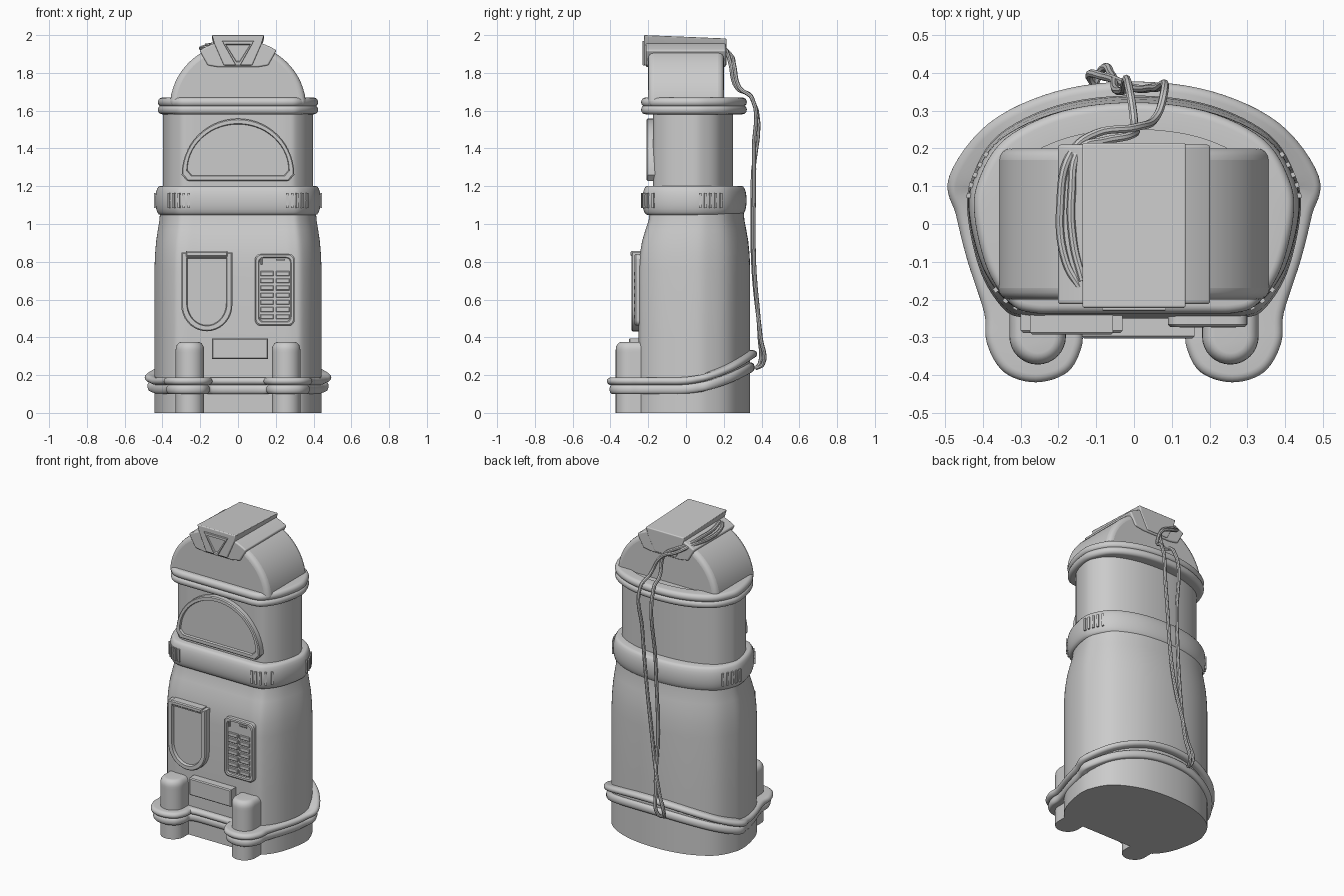
import bpy, bmesh, math
from mathutils import Vector

if "Cube" in bpy.data.objects:
    bpy.data.objects.remove(bpy.data.objects["Cube"])

def finish(ob, angle=35):
    bpy.ops.object.select_all(action='DESELECT')
    ob.select_set(True)
    bpy.context.view_layer.objects.active = ob
    bpy.ops.object.shade_smooth_by_angle(angle=math.radians(angle))

def loft(name, rings, cap=True, bevel=0):
    bm = bmesh.new()
    vs = [[bm.verts.new(p) for p in r] for r in rings]
    n = len(rings[0])
    for a, b in zip(vs, vs[1:]):
        for i in range(n):
            bm.faces.new((a[i], a[(i + 1) % n], b[(i + 1) % n], b[i]))
    if cap:
        bm.faces.new(vs[0])
        bm.faces.new(vs[-1])
    bmesh.ops.remove_doubles(bm, verts=bm.verts, dist=1e-5)
    bmesh.ops.recalc_face_normals(bm, faces=bm.faces)
    me = bpy.data.meshes.new(name)
    bm.to_mesh(me)
    bm.free()
    ob = bpy.data.objects.new(name, me)
    bpy.context.collection.objects.link(ob)
    if bevel:
        m = ob.modifiers.new("bevel", 'BEVEL')
        m.width, m.segments, m.limit_method = bevel, 4, 'ANGLE'
        m.angle_limit = math.radians(40)
    finish(ob)
    return ob

def spline(pts, steps=6):
    """Closed smooth curve through 2D points."""
    out, n = [], len(pts)
    for i in range(n):
        a, b, c, d = (Vector(pts[(i + k - 1) % n]) for k in range(4))
        for s in range(steps):
            t = s / steps
            out.append(0.5 * (2*b + (c - a)*t + (2*a - 5*b + 4*c - d)*t*t + (3*b - a - 3*c + d)*t**3))
    return out

def mirror(half):
    return spline(half + [(-x, y) for x, y in reversed(half[1:-1])])

# plan shape: curved back, tapering sides, flat front
SHAPE = mirror([(0, .34), (.2, .315), (.36, .235), (.43, .12), (.44, .02), (.405, -.13),
                (.345, -.225), (.29, -.248), (.2, -.25), (0, -.25)])

def outline(hx, y0, y1):
    return [Vector((p.x / .44 * hx, y0 + (p.y + .25) / .59 * (y1 - y0))) for p in SHAPE]

def at(pts, z):
    return [(p.x, p.y, z) for p in pts]

def offset(pts, d):
    n, out = len(pts), []
    for i, p in enumerate(pts):
        t = (pts[(i + 1) % n] - pts[i - 1]).normalized()
        out.append(p + Vector((-t.y, t.x)) * d)
    return out

def band(name, path, z, h, r, rise=0):
    """Rounded bumper swept round an outline, optionally climbing at the back."""
    prof = [(-.05, z - h)] + [(r * math.cos(a), z + h * math.sin(a))
            for a in [math.pi * (k / 10 - .5) for k in range(11)]] + [(-.05, z + h)]
    rings = []
    for d, zz in prof + prof[:1]:
        rings.append([(q.x, q.y, zz + rise * min(1, max(0, (p.y + .05) / .42)) ** 2)
                      for p, q in zip(path, offset(path, d))])
    return loft(name, rings, cap=False)

def panel(name, pts, yf, yb, inset=0, depth=0, soft=.006):
    """Plate in the front plane with an optional recessed centre."""
    xs, zs = [p[0] for p in pts], [p[1] for p in pts]
    cx, cz = (min(xs) + max(xs)) / 2, (min(zs) + max(zs)) / 2
    hx, hz = max(xs) - cx, max(zs) - cz
    def ring(d, y):
        return [(cx + (x - cx) * (1 - d / hx), y, cz + (z - cz) * (1 - d / hz)) for x, z in pts]
    rings = [ring(0, yb), ring(0, yf + soft), ring(soft, yf)]
    if inset:
        rings += [ring(inset, yf), ring(inset + .004, yf + depth)]
    return loft(name, rings)

def rect(x0, x1, z0, z1, r=0):
    if not r:
        return [(x0, z0), (x1, z0), (x1, z1), (x0, z1)]
    out = []
    for cx, cz, a0 in ((x1-r, z1-r, 0), (x0+r, z1-r, 90), (x0+r, z0+r, 180), (x1-r, z0+r, 270)):
        out += [(cx + r * math.cos(math.radians(a0 + k * 18)), cz + r * math.sin(math.radians(a0 + k * 18)))
                for k in range(6)]
    return out

def arc(cx, cz, rx, rz, a0, a1, n=20):
    return [(cx + rx * math.cos(math.radians(a0 + (a1 - a0) * k / n)),
             cz + rz * math.sin(math.radians(a0 + (a1 - a0) * k / n))) for k in range(n + 1)]

def cable(name, pts):
    cu = bpy.data.curves.new(name, 'CURVE')
    cu.dimensions, cu.bevel_depth, cu.bevel_resolution = '3D', .011, 2
    cu.use_fill_caps = True
    s = cu.splines.new('BEZIER')
    s.bezier_points.add(len(pts) - 1)
    s.resolution_u = 6
    for b, p in zip(s.bezier_points, pts):
        b.co = p
        b.handle_left_type = b.handle_right_type = 'AUTO'
    ob = bpy.data.objects.new(name, cu)
    bpy.context.collection.objects.link(ob)
    bpy.ops.object.select_all(action='DESELECT')
    ob.select_set(True)
    bpy.context.view_layer.objects.active = ob
    bpy.ops.object.convert(target='MESH')
    finish(bpy.context.object)

# lower and upper body
loft("lower_body", [at(outline(.44 - .03*t, -.25 + .06*t, .34 - .035*t), z) for z, t in
     ((0, 0), (.4, 0), (.76, 0), (.84, .1), (.91, .3), (.97, .6), (1.02, .88), (1.08, 1))])
loft("upper_body", [at(outline(.395, -.175, .25), z) for z in (1.1, 1.62)])

# belt with vent ribs
belt = outline(.41, -.205, .295)
band("belt", belt, 1.125, .077, .026)
face = offset(belt, .024)
n = len(face)
targets = [(0, .26 + k * .026) for k in range(5)] + [(1, .075 + k * .027) for k in range(5)]
for axis, v in targets:
    i = min((j for j in range(n) if face[j].x > 0 and (axis or face[j].y < 0)),
            key=lambda j: abs(face[j][axis] - v) + (0 if not axis or face[j].x > .2 else 9))
    t = (face[(i + 1) % n] - face[i - 1]).normalized()
    p = face[i] + t * ((v - face[i][axis]) / t[axis] if abs(t[axis]) > .3 else 0)
    for s in (1, -1):
        bpy.ops.mesh.primitive_cube_add(size=1, location=(s * p.x, p.y, 1.125),
                                        rotation=(0, 0, s * math.atan2(t.y, t.x)))
        ob = bpy.context.object
        ob.name = "vent_rib"
        ob.scale = (.013, .016, .08)

# neck plate and double ring
neck = outline(.40, -.215, .30)
loft("neck_plate", [at(neck, z) for z in (1.595, 1.66)])
for z in (1.605, 1.645):
    band("neck_ring", neck, z, .024, .022)

# base bumpers flowing round the feet
base = mirror([(0, .355), (.2, .33), (.37, .25), (.468, .12), (.45, .03), (.42, -.09), (.375, -.23),
               (.368, -.31), (.33, -.375), (.26, -.397), (.19, -.375), (.16, -.32), (.155, -.275),
               (.12, -.262), (.06, -.26), (0, -.26)])
band("upper_bumper", base, .168, .02, .022, .155)
band("lower_bumper", offset(base, -.008), .125, .025, .016, .13)

# front feet
def foot_ring(s, r, z):
    return [(s * .255 + x, y, z) for x, y in
            [(r, -.2)] + arc(0, -.297, r, r, 0, -180, 16) + [(-r, -.2)]]
for s in (1, -1):
    loft("front_foot", [foot_ring(s, .075, 0), foot_ring(s, .075, .32)] +
         [foot_ring(s, .045 + .03 * math.cos(a), .335 + .04 * math.sin(a))
          for a in [k * math.pi / 10 for k in range(6)]])

# dome, strap and cap on top
dome = arc(0, 1.62, .36, .34, 0, 180, 32)
loft("dome", [[(x, y, z) for x, z in dome] for y in (-.2, .2)], bevel=.04)
strap = arc(0, 1.62, .375, .357, 57, 123, 12) + [(-.16, 1.84), (-.1, 1.83), (.1, 1.83), (.16, 1.84)]
loft("strap", [[(x, y, z) for x, z in strap] for y in (-.212, .21)], bevel=.008)
trap = [(-.138, 2.0), (.138, 2.0), (.125, 1.955), (.075, 1.84), (-.075, 1.84), (-.125, 1.955)]
loft("cap", [[(x, y, z - (d if z > 1.95 else 0)) for x, z in trap]
             for y, d in ((-.222, 0), (.215, .018))], bevel=.006)
panel("cap_triangle", [(-.085, 1.97), (.085, 1.97), (.012, 1.84), (-.012, 1.84)], -.23, -.2, .018, .008, .003)

# arched window
panel("window", arc(0, 1.26, .298, .298, 0, 180, 28) + [(-.27, 1.228), (.27, 1.228)], -.21, -.15, .026, .012)

# shield hatch with hinge bar
panel("hatch", [(-.30, .85), (-.30, .57)] + arc(-.165, .57, .135, .138, 180, 360, 18)[1:] + [(-.03, .85)],
      -.288, -.2, .028, .018)
panel("hatch_hinge", rect(-.275, -.055, .828, .856), -.293, -.2)

# keypad
panel("keypad", rect(.09, .30, .462, .842, .03), -.272, -.2, .018, .008)
for x in (.118, .202):
    for k in range(7):
        panel("key", rect(x, x + .07, .497 + k * .038, .522 + k * .038), -.274, -.25, soft=.003)
panel("card_slot", rect(.12, .13, .785, .822), -.272, -.25, soft=.002)
panel("key_light", rect(.2, .25, .806, .816), -.272, -.25, soft=.002)

# front ledge between the feet
panel("ledge", rect(-.138, .16, .285, .395), -.303, -.2)

# hanging cables
cable("cable_a", [(-.135, -.18, 1.94), (-.18, -.1, 1.935), (-.195, .05, 1.93), (-.165, .19, 1.93),
      (-.1, .24, 1.89), (0, .255, 1.84), (.06, .285, 1.72), (.08, .35, 1.665), (.06, .36, 1.4),
      (0, .36, .8), (-.08, .39, .4), (-.118, .39, .26), (-.105, .37, .235)])
cable("cable_b", [(-.135, -.15, 1.95), (-.16, -.05, 1.945), (-.165, .08, 1.945), (-.14, .2, 1.93),
      (-.08, .22, 1.9), (-.01, .235, 1.85), (0, .27, 1.72), (-.01, .345, 1.675), (-.03, .352, 1.2),
      (-.05, .358, .75), (-.06, .395, .4), (-.085, .408, .26), (-.105, .37, .235)])
